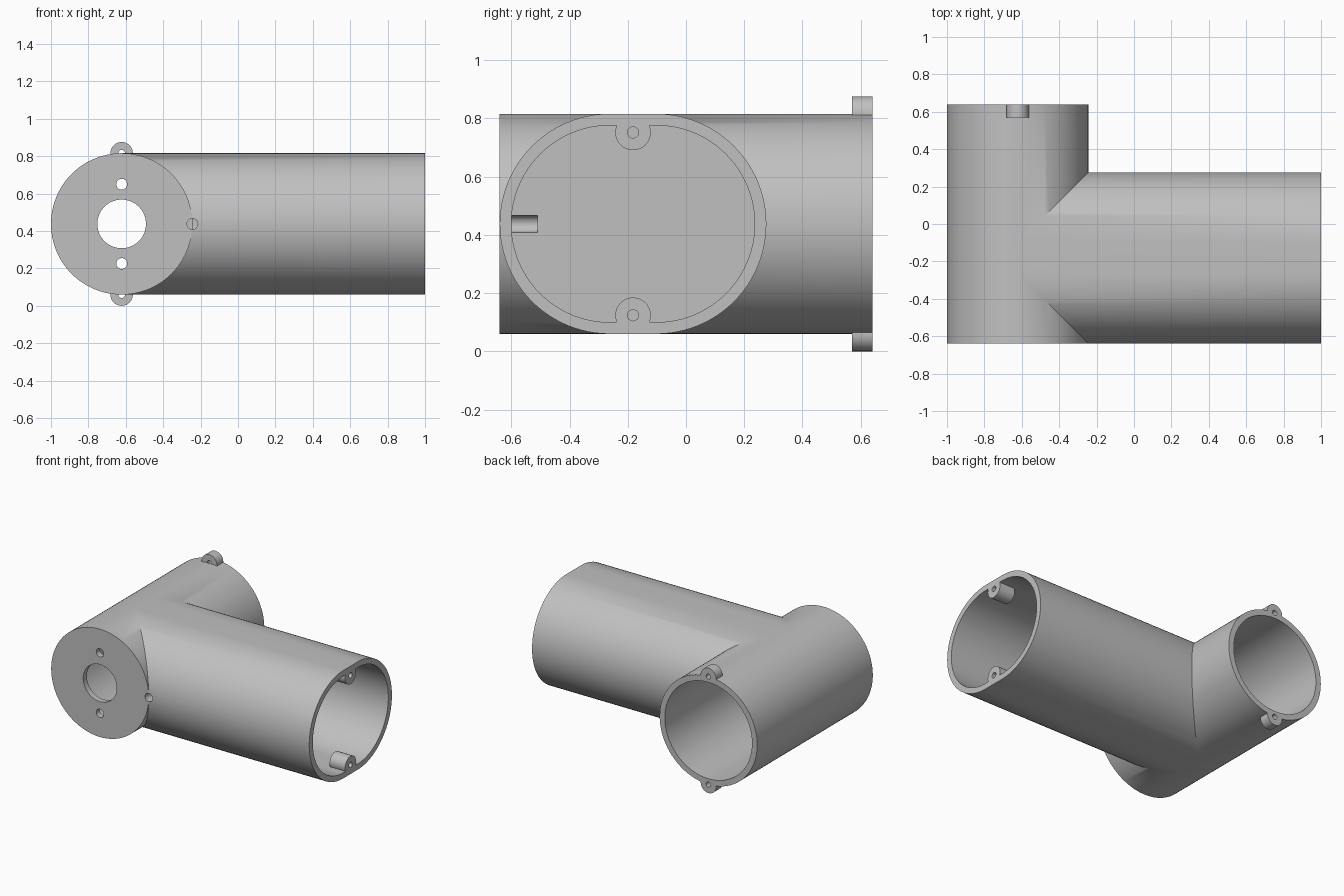
import bpy, bmesh, math
from mathutils import Vector

if "Cube" in bpy.data.objects:
    bpy.data.objects.remove(bpy.data.objects["Cube"], do_unlink=True)

grey = bpy.data.materials.new("plain grey")
grey.use_nodes = True
colour = (0.53, 0.53, 0.53, 1)
grey.diffuse_color = colour
grey.node_tree.nodes["Principled BSDF"].inputs["Base Color"].default_value = colour

MID_Z = 0.438        # height of both pipe axes
R, WALL = 0.378, 0.04
RI = R - WALL
MAIN_X = -0.622      # axis of the main pipe
BRANCH_Y = -0.182    # middle of the wide branch pipe
HALF_FLAT = 0.08     # half the flat part of the branch section
END_Y = 0.64
FLOOR_X = MAIN_X + R


def prism(name, axis, centre, radius, start, end, flat=0.0, n=96):
    """Round or stadium-shaped bar along axis; centre is (x or y, z)."""
    bm = bmesh.new()
    ring = []
    for i in range(n):
        a = 2 * math.pi * i / n
        ring.append((radius * math.cos(a), radius * math.sin(a)))
    if flat:
        h = n // 4
        right = ring[-h:] + ring[:h + 1]
        left = ring[h:3 * h + 1]
        ring = [(u + flat, v) for u, v in right] + [(u - flat, v) for u, v in left]

    def place(u, v, t):
        u, v = u + centre[0], v + centre[1]
        return Vector((t, u, v)) if axis == "x" else Vector((u, t, v))

    face = bm.faces.new([bm.verts.new(place(u, v, start)) for u, v in ring])
    top = bmesh.ops.extrude_face_region(bm, geom=[face])["geom"]
    shift = place(0, 0, end) - place(0, 0, start)
    bmesh.ops.translate(bm, vec=shift, verts=[g for g in top if isinstance(g, bmesh.types.BMVert)])
    bmesh.ops.recalc_face_normals(bm, faces=bm.faces[:])
    mesh = bpy.data.meshes.new(name)
    bm.to_mesh(mesh)
    bm.free()
    mesh.materials.append(grey)
    obj = bpy.data.objects.new(name, mesh)
    bpy.context.collection.objects.link(obj)
    return obj


def combine(body, tool, operation):
    """Apply one exact boolean and remove the tool."""
    mod = body.modifiers.new("boolean", "BOOLEAN")
    mod.operation, mod.solver, mod.object = operation, "EXACT", tool
    graph = bpy.context.evaluated_depsgraph_get()
    mesh = bpy.data.meshes.new_from_object(body.evaluated_get(graph))
    body.modifiers.clear()
    body.data = mesh
    bpy.data.objects.remove(tool, do_unlink=True)


def add(body, *args, **kw):
    combine(body, prism(*args, **kw), "UNION")


def cut(body, *args, **kw):
    combine(body, prism(*args, **kw), "DIFFERENCE")


# Main pipe and branch pipe
body = prism("pipe_junction", "y", (MAIN_X, MID_Z), R, -END_Y, END_Y)
add(body, "branch", "x", (BRANCH_Y, MID_Z), R, MAIN_X, 1, flat=HALF_FLAT)

# Screw lugs outside the back opening
for s in (-1, 1):
    add(body, "lug", "y", (MAIN_X, MID_Z + s * R), 0.06, 0.57, END_Y, n=32)

# Hollows: main pipe keeps a front plate, branch keeps a floor
cut(body, "main_hollow", "y", (MAIN_X, MID_Z), RI, -END_Y + WALL, 0.8)
cut(body, "branch_hollow", "x", (BRANCH_Y, MID_Z), RI, FLOOR_X, 1.2, flat=HALF_FLAT)

# Screw bosses inside the branch opening, and all screw holes
for s in (-1, 1):
    boss = (BRANCH_Y, MID_Z + s * 0.314)
    add(body, "boss", "x", boss, 0.061, 0.88, 1, n=32)
    cut(body, "boss_hole", "x", boss, 0.019, 0.8, 1.1, n=24)
    cut(body, "lug_hole", "y", (MAIN_X, MID_Z + s * R), 0.018, 0.57, 0.8, n=24)
    cut(body, "plate_hole", "y", (MAIN_X, MID_Z + s * 0.212), 0.029, -0.8, -0.55, n=32)

# Central opening and side cable hole in the front
cut(body, "centre_hole", "y", (MAIN_X, MID_Z), 0.13, -0.8, -0.55, n=64)
cut(body, "cable_hole", "y", (FLOOR_X, MID_Z), 0.029, -0.8, -0.51, n=32)

# Smooth curves, sharp rims
bpy.ops.object.select_all(action="DESELECT")
body.select_set(True)
bpy.context.view_layer.objects.active = body
bpy.ops.object.shade_smooth_by_angle(angle=math.radians(30))
